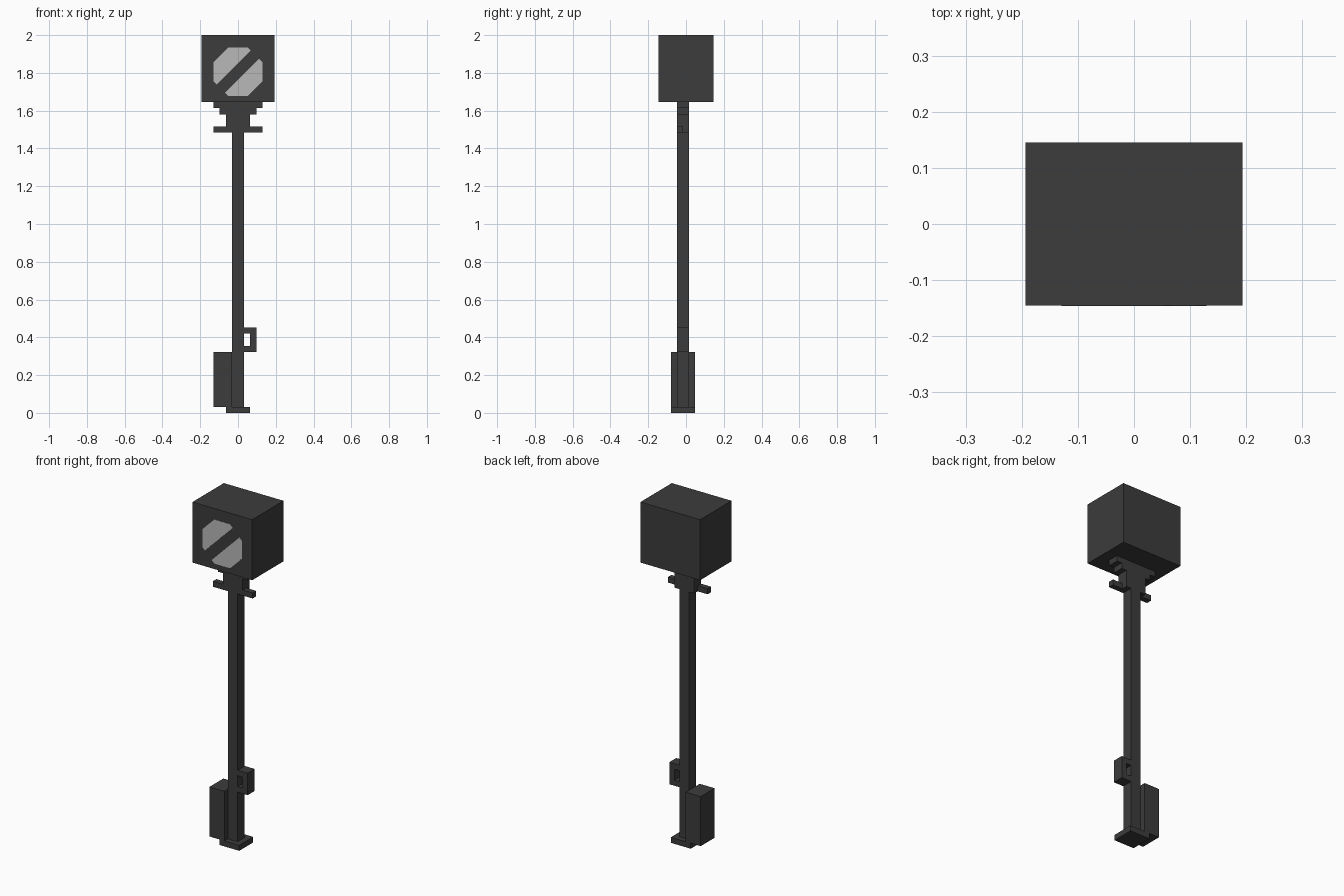
import bpy
import bmesh

U = 2 / 62  # one block of the modelling grid

cube = bpy.data.objects.get("Cube")
if cube:
    bpy.data.objects.remove(cube, do_unlink=True)


def material(name, value):
    m = bpy.data.materials.new(name)
    m.use_nodes = True
    colour = (value, value, value, 1)
    m.diffuse_color = colour
    bsdf = next(n for n in m.node_tree.nodes if n.type == "BSDF_PRINCIPLED")
    bsdf.inputs["Base Color"].default_value = colour
    return m


DARK = material("dark grey metal", 0.045)
LIGHT = material("light grey lens", 0.48)


def finish(name, bm, mat):
    bmesh.ops.recalc_face_normals(bm, faces=bm.faces[:])
    mesh = bpy.data.meshes.new(name)
    bm.to_mesh(mesh)
    bm.free()
    mesh.materials.append(mat)
    ob = bpy.data.objects.new(name, mesh)
    bpy.context.collection.objects.link(ob)
    return ob


def extrude_profile(name, outline, y0, y1, mat):
    """Extrude an (x, z) outline, in grid units, from y0 to y1."""
    bm = bmesh.new()
    face = bm.faces.new([bm.verts.new((x * U, y0 * U, z * U)) for x, z in outline])
    new = bmesh.ops.extrude_face_region(bm, geom=[face])["geom"]
    verts = [g for g in new if isinstance(g, bmesh.types.BMVert)]
    bmesh.ops.translate(bm, verts=verts, vec=(0, (y1 - y0) * U, 0))
    return finish(name, bm, mat)


def box(name, x, y, z):
    outline = [(x[0], z[0]), (x[1], z[0]), (x[1], z[1]), (x[0], z[1])]
    return extrude_profile(name, outline, y[0], y[1], DARK)


POST_Y = (-1.5, 0.5)

# Foot, post and equipment cabinet
box("base_plate", (-2, 2), (-2.5, 1.5), (0, 1))
box("post", (-1, 1), POST_Y, (1, 46))
box("cabinet", (-4, -1), (-2.5, 1.5), (1, 10))

# Square hand loop on the left of the post
extrude_profile("side_handle", [(1, 10), (3, 10), (3, 14), (1, 14),
                                (1, 13), (2, 13), (2, 11), (1, 11)], *POST_Y, DARK)

# Stepped bracket beneath the head
half = [(2, 46), (2, 49), (3, 49), (3, 50), (4, 50), (4, 51)]
extrude_profile("head_bracket", half + [(-x, z) for x, z in reversed(half)],
                *POST_Y, DARK)

# Short arms on either side of the bracket
for side, sign in (("left", 1), ("right", -1)):
    box(side + "_arm", sorted((sign * 2, sign * 4)), (-1.5, -0.5), (46, 47))

# Box-shaped signal head
box("signal_head", (-6, 6), (-4.5, 4.5), (51, 62))

# Octagonal lens split by a dark diagonal band
CENTRE_Z = 56
lens = [(-1.6, 4), (1.6, 4), (2.12, 3.48), (-3.48, -2.12), (-4, -1.6), (-4, 1.6)]
for side, sign in (("upper", 1), ("lower", -1)):
    extrude_profile(side + "_lens_stripe",
                    [(sign * x, CENTRE_Z + sign * z) for x, z in lens],
                    -4.53, -4.48, LIGHT)
